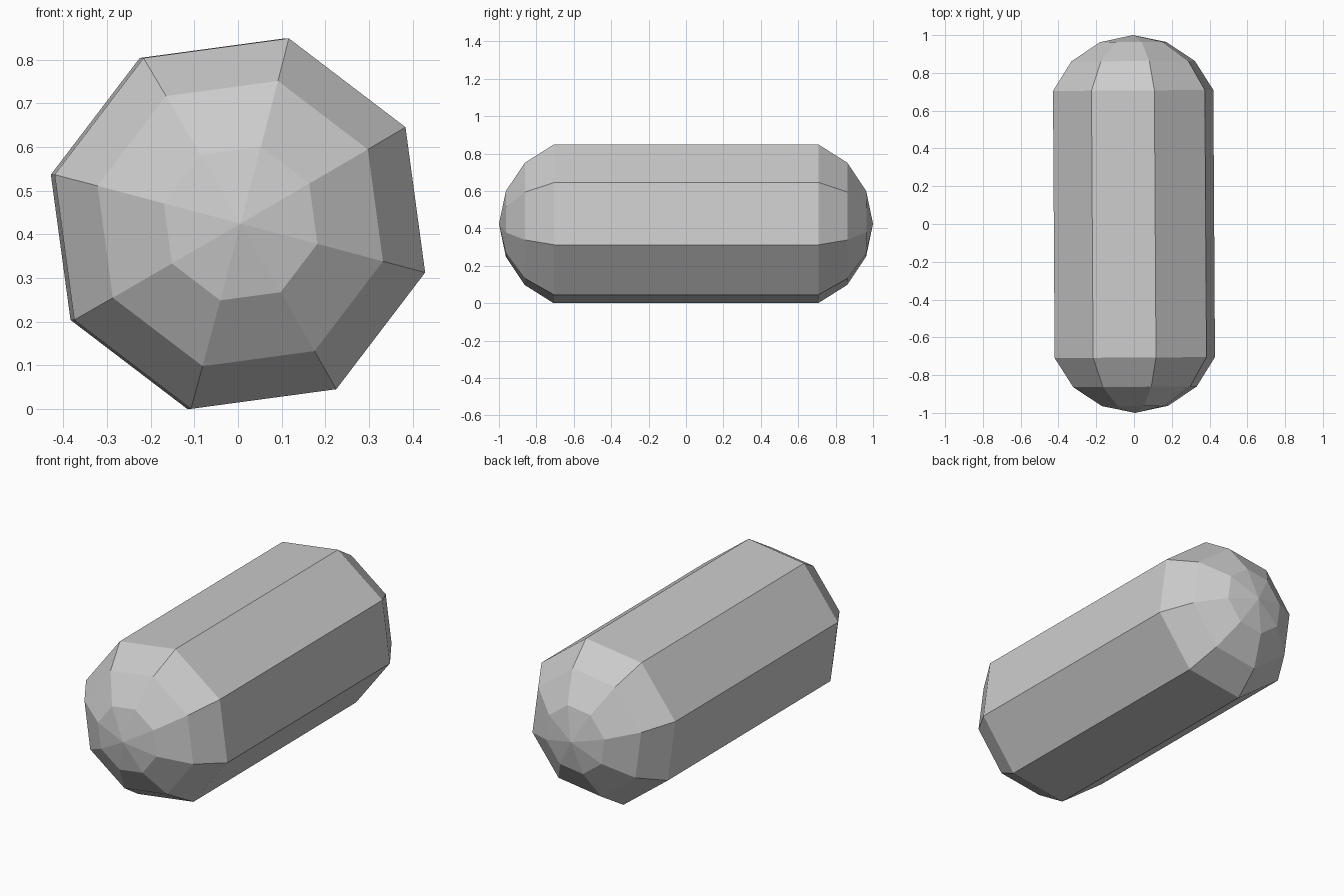
import bpy, bmesh, math
from mathutils import Matrix

if "Cube" in bpy.data.objects:
    bpy.data.objects.remove(bpy.data.objects["Cube"])

SIDES = 8
# (y position, radius) of each ring along the capsule
half = [(0.707, 0.439), (0.862, 0.338), (0.963, 0.182)]
rings = [(-y, r) for y, r in reversed(half)] + half

bm = bmesh.new()
loops = []
for y, r in rings:
    loops.append([bm.verts.new((r * math.cos(math.radians(30.2 + 45 * k)), y,
                                r * math.sin(math.radians(30.2 + 45 * k))))
                  for k in range(SIDES)])

# Straight body and rounded cap bands
for a, b in zip(loops, loops[1:]):
    for k in range(SIDES):
        n = (k + 1) % SIDES
        bm.faces.new((a[k], a[n], b[n], b[k]))

# Pointed fans closing both ends
for y, loop in ((-1, loops[0]), (1, loops[-1])):
    tip = bm.verts.new((0, y, 0))
    for k in range(SIDES):
        bm.faces.new((loop[k], loop[(k + 1) % SIDES], tip))

# Slight yaw, then rest on the ground
bmesh.ops.transform(bm, matrix=Matrix.Rotation(math.radians(0.35), 4, 'Z'), verts=bm.verts)
low = min(v.co.z for v in bm.verts)
bmesh.ops.translate(bm, vec=(0, 0, -low), verts=bm.verts)
bmesh.ops.recalc_face_normals(bm, faces=bm.faces)

mesh = bpy.data.meshes.new("capsule")
bm.to_mesh(mesh)
bm.free()
capsule = bpy.data.objects.new("capsule", mesh)
bpy.context.collection.objects.link(capsule)

grey = bpy.data.materials.new("light grey")
grey.diffuse_color = (0.6, 0.6, 0.6, 1)
grey.use_nodes = True
grey.node_tree.nodes["Principled BSDF"].inputs["Base Color"].default_value = grey.diffuse_color
mesh.materials.append(grey)
